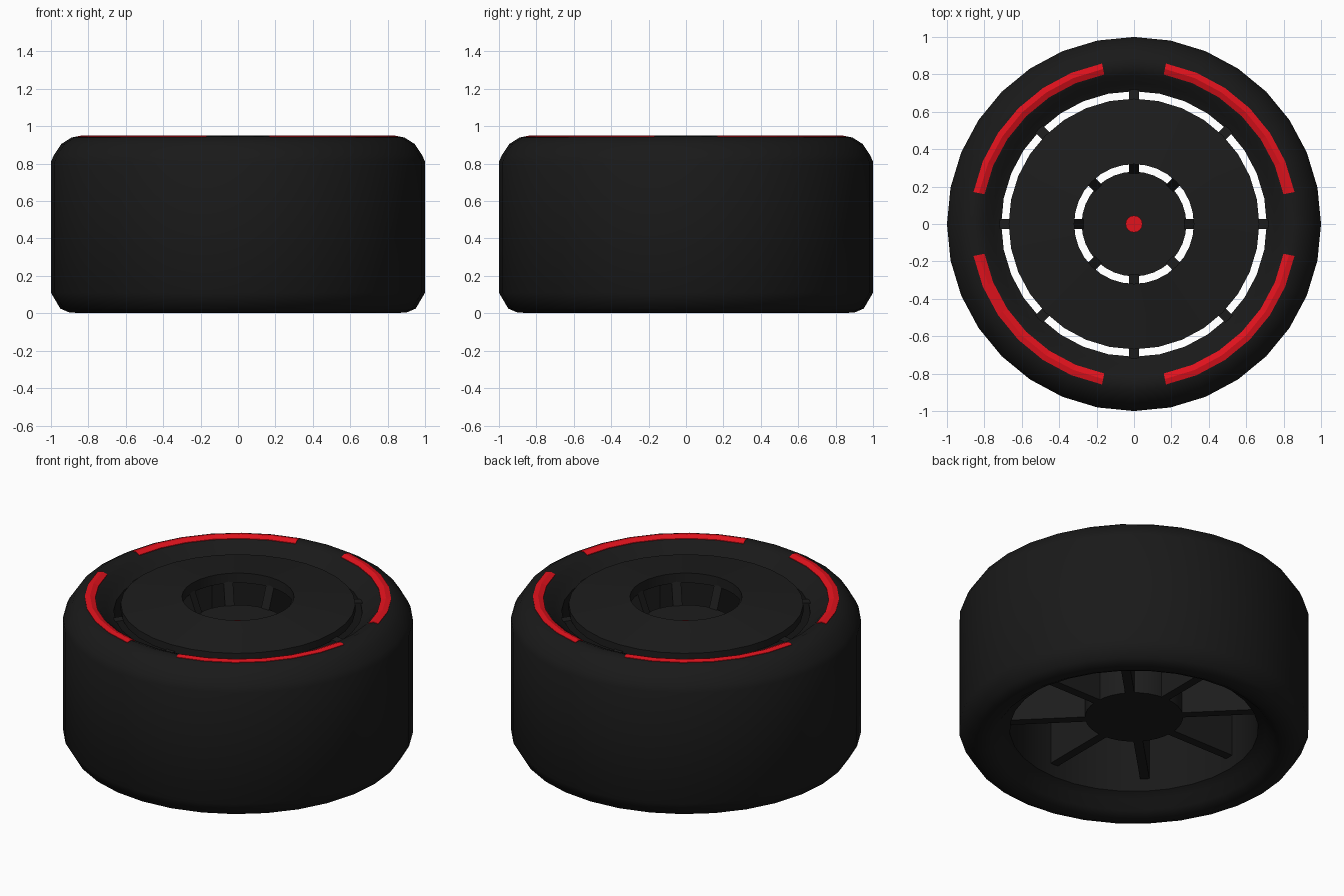
import bpy, bmesh
from math import radians, sin, cos, pi

if "Cube" in bpy.data.objects:
    bpy.data.objects.remove(bpy.data.objects["Cube"])


def material(name, rgb):
    m = bpy.data.materials.new(name)
    m.diffuse_color = (*rgb, 1)
    m.use_nodes = True
    m.node_tree.nodes["Principled BSDF"].inputs["Base Color"].default_value = m.diffuse_color
    return m


RUBBER = material("rubber", (0.010, 0.010, 0.010))
RIM = material("rim_black", (0.012, 0.012, 0.012))
RED = material("red", (0.75, 0.006, 0.012))


def finish(bm, name, mat, smooth=None):
    bmesh.ops.remove_doubles(bm, verts=bm.verts, dist=1e-5)
    bmesh.ops.recalc_face_normals(bm, faces=bm.faces)
    me = bpy.data.meshes.new(name)
    bm.to_mesh(me)
    bm.free()
    me.materials.append(mat)
    ob = bpy.data.objects.new(name, me)
    bpy.context.collection.objects.link(ob)
    if smooth:
        bpy.ops.object.select_all(action='DESELECT')
        ob.select_set(True)
        bpy.context.view_layer.objects.active = ob
        bpy.ops.object.shade_smooth_by_angle(angle=radians(smooth))
    return ob


def sweep(bm, profile, start, end, steps):
    """Turn a closed (radius, height) profile about z; cap it if it is not a full turn."""
    full = end - start >= 360
    rings = []
    for i in range(steps if full else steps + 1):
        a = radians(start + (end - start) * i / steps)
        rings.append([bm.verts.new((r * cos(a), r * sin(a), z)) for r, z in profile])
    n = len(profile)
    for i in range(steps):
        p, q = rings[i], rings[(i + 1) % len(rings)]
        for j in range(n):
            k = (j + 1) % n
            bm.faces.new((p[j], q[j], q[k], p[k]))
    if not full:
        bm.faces.new(rings[0])
        bm.faces.new(rings[-1])


def cylinder(name, radius, z0, z1, sides, mat):
    bm = bmesh.new()
    bmesh.ops.create_cone(bm, cap_ends=True, segments=sides, radius1=radius,
                          radius2=radius, depth=z1 - z0)
    bmesh.ops.translate(bm, verts=bm.verts, vec=(0, 0, (z0 + z1) / 2))
    return finish(bm, name, mat, 35)


# Tyre: rounded shoulders, side walls dishing in to the rim
tyre = [(1.0, 0.81), (0.985, 0.845), (0.945, 0.905), (0.89, 0.94), (0.845, 0.948),
        (0.80, 0.93), (0.755, 0.885), (0.71, 0.86),
        (0.71, 0.10), (0.755, 0.075), (0.80, 0.025), (0.845, 0.002),
        (0.90, 0.004), (0.95, 0.025), (1.0, 0.11)]
bm = bmesh.new()
sweep(bm, tyre, 0, 360, 32)
finish(bm, "tyre", RUBBER, 50)

# Four red stripes lying over the crest of the side wall
stripe = [(0.875, 0.946), (0.845, 0.952), (0.815, 0.940), (0.815, 0.925), (0.875, 0.930)]
bm = bmesh.new()
for q in range(4):
    sweep(bm, stripe, q * 90 + 11.25, q * 90 + 78.75, 6)
finish(bm, "side_wall_stripes", RED)

# Shallow cone-shaped wheel cover with a centre hole
bm = bmesh.new()
sweep(bm, [(0.32, 0.952), (0.67, 0.907), (0.67, 0.86), (0.32, 0.89)], 0, 360, 32)
finish(bm, "wheel_cover", RIM, 30)

# Hub drum and red axle cap
cylinder("hub", 0.28, 0.18, 0.77, 32, RIM)
cylinder("axle_cap", 0.045, 0.76, 0.785, 16, RED)

# Eight upright spoke plates joining hub, cover and tyre
side = [(0.26, 0.18), (0.72, 0.18), (0.72, 0.865), (0.67, 0.87), (0.32, 0.90), (0.26, 0.90)]
side[-1] = (0.27, 0.77)
HALF = 0.027
bm = bmesh.new()
for i in range(8):
    a = i * pi / 4
    left, right = [[bm.verts.new((r * cos(a) - s * sin(a), r * sin(a) + s * cos(a), z))
                    for r, z in side] for s in (HALF, -HALF)]
    bm.faces.new(left)
    bm.faces.new(right[::-1])
    for j in range(len(side)):
        k = (j + 1) % len(side)
        bm.faces.new((left[k], left[j], right[j], right[k]))
finish(bm, "spokes", RIM)
